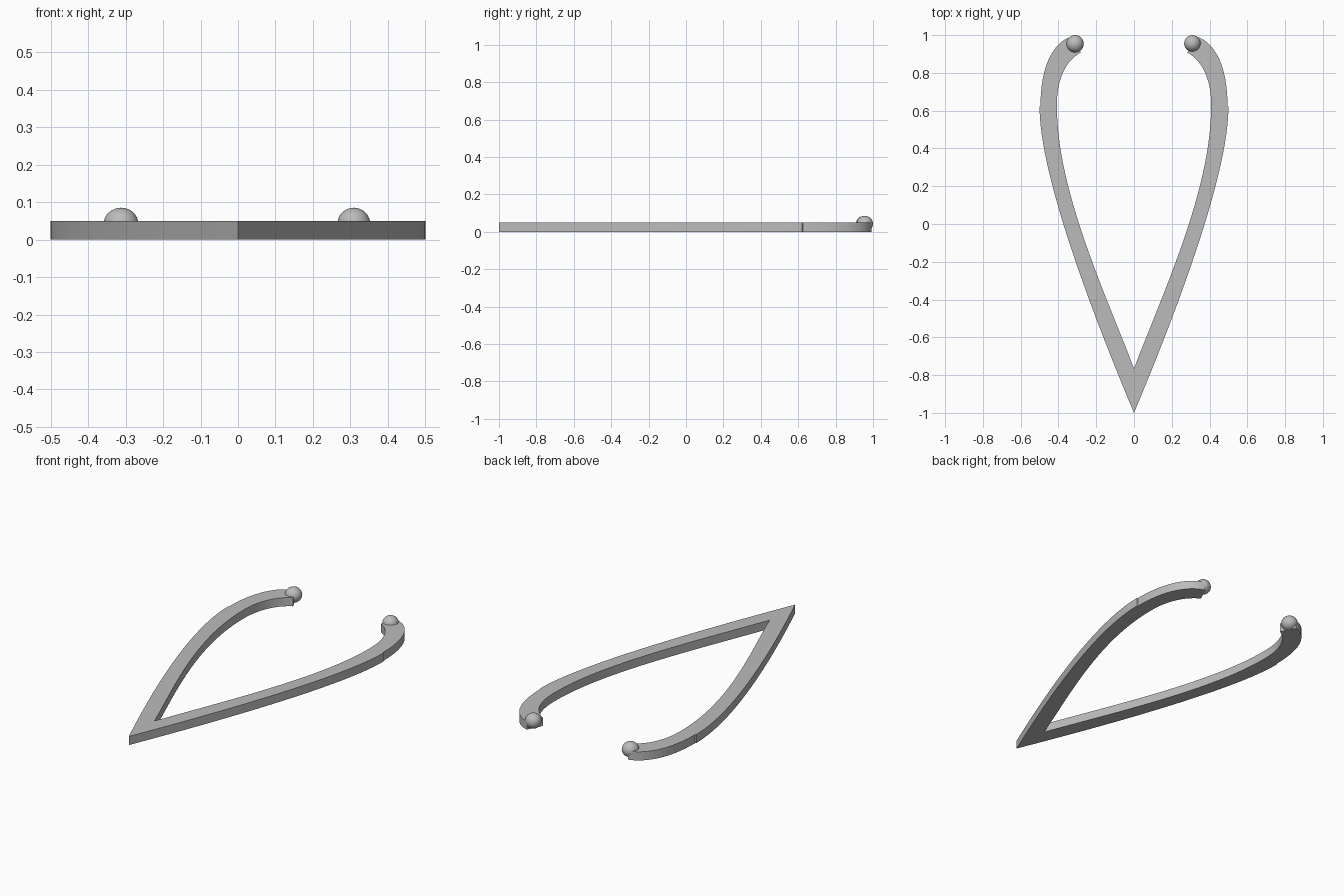
import bpy, bmesh
from mathutils import Vector
from mathutils.geometry import interpolate_bezier

if "Cube" in bpy.data.objects:
    bpy.data.objects.remove(bpy.data.objects["Cube"])

THICKNESS = 0.05

grey = bpy.data.materials.new("grey")
grey.diffuse_color = (0.5, 0.5, 0.5, 1)
grey.use_nodes = True
grey.node_tree.nodes["Principled BSDF"].inputs["Base Color"].default_value = grey.diffuse_color


def path(lower, upper, n=28):
    """Two joined bezier pieces: the long arm and the curled tip."""
    pts = []
    for seg in (lower, upper):
        pts += interpolate_bezier(*[Vector((x, y, 0)) for x, y in seg], n)
    return pts


# Outer and inner outline of the right arm, from the point to the tip
outer = path([(0, -1), (0.21, -0.5), (0.5, 0.25), (0.5, 0.62)],
             [(0.495, 0.625), (0.495, 0.85), (0.42, 0.97), (0.325, 0.993)])
inner = path([(0, -0.765), (0.155, -0.36), (0.408, 0.18), (0.408, 0.62)],
             [(0.408, 0.625), (0.41, 0.75), (0.37, 0.86), (0.282, 0.908)])

# V-shaped band: strip of quads, mirrored, then thickened upwards
bm = bmesh.new()
pairs = [(bm.verts.new(o), bm.verts.new(i)) for o, i in zip(outer, inner)]
for (o1, i1), (o2, i2) in zip(pairs, pairs[1:]):
    bm.faces.new((o1, o2, i2, i1))
copy = bmesh.ops.duplicate(bm, geom=bm.verts[:] + bm.edges[:] + bm.faces[:])["geom"]
for v in copy:
    if isinstance(v, bmesh.types.BMVert):
        v.co.x *= -1
bmesh.ops.remove_doubles(bm, verts=bm.verts[:], dist=1e-4)
top = bmesh.ops.extrude_face_region(bm, geom=bm.faces[:], use_keep_orig=True)["geom"]
bmesh.ops.translate(bm, vec=(0, 0, THICKNESS),
                    verts=[g for g in top if isinstance(g, bmesh.types.BMVert)])
bmesh.ops.recalc_face_normals(bm, faces=bm.faces[:])
mesh = bpy.data.meshes.new("band")
bm.to_mesh(mesh)
bm.free()
band = bpy.data.objects.new("band", mesh)
bpy.context.collection.objects.link(band)
mesh.materials.append(grey)
bpy.context.view_layer.objects.active = band
band.select_set(True)
bpy.ops.object.shade_smooth_by_angle()

# Ball on each tip, resting on the ground
for name, x, y, r in (("left_ball", -0.312, 0.954, 0.046), ("right_ball", 0.309, 0.956, 0.0435)):
    bpy.ops.mesh.primitive_uv_sphere_add(segments=32, ring_count=16, radius=1,
                                         location=(x, y, 0.0425))
    ball = bpy.context.object
    ball.name = name
    ball.scale = (r, r, 0.0425)
    ball.data.materials.append(grey)
    bpy.ops.object.shade_smooth()
